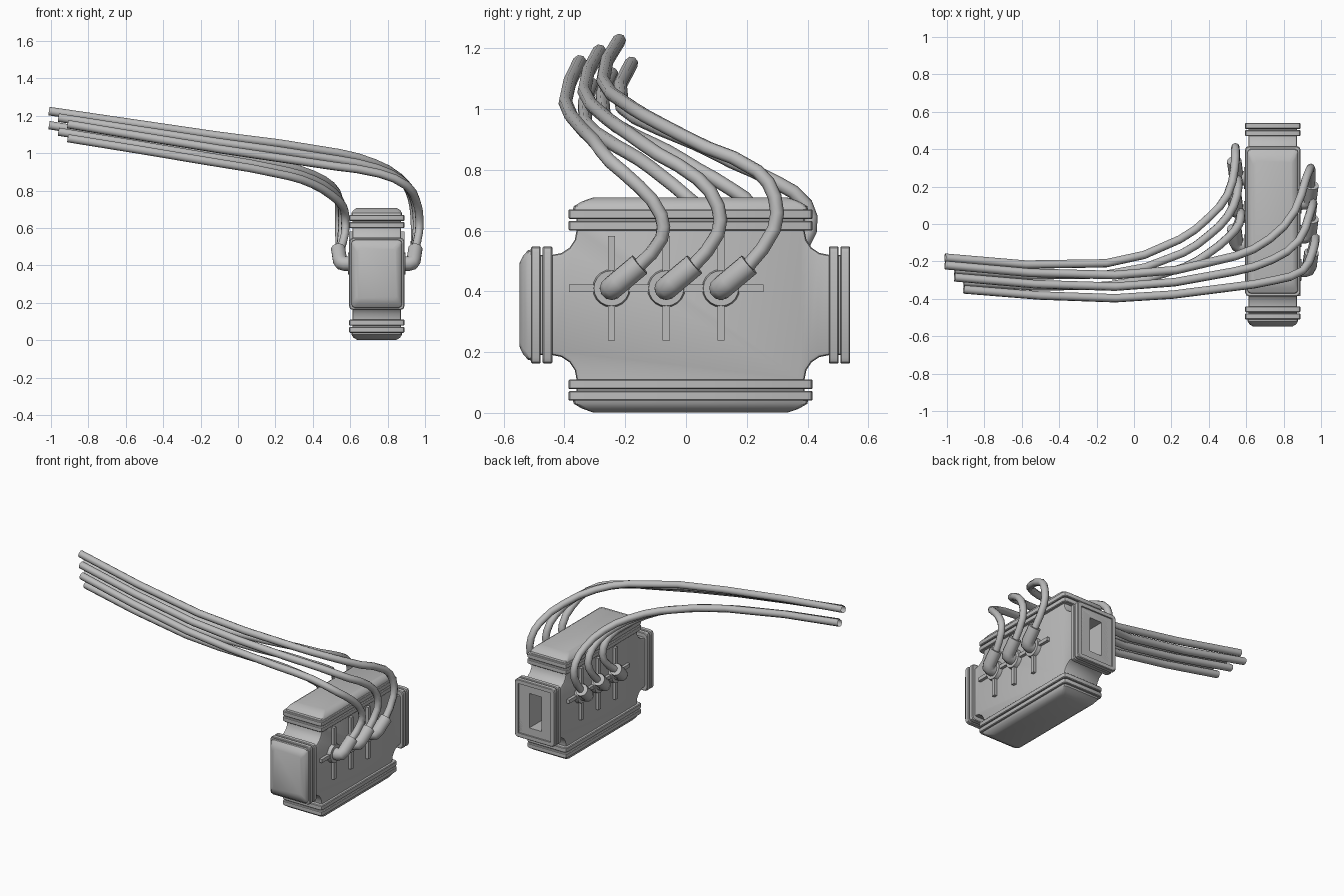
import bpy, bmesh, math
from mathutils import Vector

old = bpy.data.objects.get("Cube")
if old:
    bpy.data.objects.remove(old, do_unlink=True)

COLOUR = (0.5, 0.5, 0.5, 1)
grey = bpy.data.materials.new("plain grey")
grey.use_nodes = True
grey.diffuse_color = COLOUR
grey.node_tree.nodes["Principled BSDF"].inputs["Base Color"].default_value = COLOUR

CENTRE = Vector((0.742, 0.015, 0.355))   # centre of the block
HALF = 0.13                              # half thickness of the block
QUADRANTS = ((1, 1), (-1, 1), (-1, -1), (1, -1))


def add(name, data):
    obj = bpy.data.objects.new(name, data)
    bpy.context.scene.collection.objects.link(obj)
    data.materials.append(grey)
    return obj


def smooth(obj, angle=35):
    bpy.ops.object.select_all(action='DESELECT')
    obj.select_set(True)
    bpy.context.view_layer.objects.active = obj
    bpy.ops.object.shade_smooth_by_angle(angle=math.radians(angle))


def apply_modifiers(obj):
    bpy.context.view_layer.objects.active = obj
    for mod in list(obj.modifiers):
        bpy.ops.object.modifier_apply(modifier=mod.name)


def finish(name, bm):
    bmesh.ops.recalc_face_normals(bm, faces=bm.faces)
    mesh = bpy.data.meshes.new(name)
    bm.to_mesh(mesh)
    bm.free()
    return add(name, mesh)


def loft(name, axis, rings, corner=0.02):
    """Skin rounded rectangles (distance from centre, half width, half length)."""
    bm = bmesh.new()
    loops = []
    for distance, half_u, half_v in rings:
        loop = []
        for k, (su, sv) in enumerate(QUADRANTS):
            for step in range(3):
                a = math.pi / 2 * (k + step / 2)
                u = su * (half_u - corner) + corner * math.cos(a)
                v = sv * (half_v - corner) + corner * math.sin(a)
                spot = (u, distance, v) if axis == "y" else (u, v, distance)
                loop.append(bm.verts.new(CENTRE + Vector(spot)))
        loops.append(loop)
    for a, b in zip(loops, loops[1:]):
        for i in range(len(a)):
            j = (i + 1) % len(a)
            bm.faces.new((a[i], a[j], b[j], b[i]))
    bm.faces.new(loops[0])
    bm.faces.new(loops[-1])
    obj = finish(name, bm)
    smooth(obj)
    return obj


def box(name, centre, size):
    bm = bmesh.new()
    bmesh.ops.create_cube(bm, size=1)
    bmesh.ops.scale(bm, vec=size, verts=bm.verts)
    bmesh.ops.translate(bm, vec=centre, verts=bm.verts)
    return finish(name, bm)


def tube(name, points, radius, handle, caps, roundness):
    """Round tube along a path, turned into a mesh."""
    curve = bpy.data.curves.new(name, 'CURVE')
    curve.dimensions = '3D'
    curve.resolution_u = 2
    curve.bevel_depth = radius
    curve.bevel_resolution = roundness
    curve.use_fill_caps = caps
    spline = curve.splines.new('BEZIER')
    spline.bezier_points.add(len(points) - 1)
    for knot, co in zip(spline.bezier_points, points):
        knot.co = co
        knot.handle_left_type = knot.handle_right_type = handle
    helper = bpy.data.objects.new(name + "_path", curve)
    bpy.context.scene.collection.objects.link(helper)
    graph = bpy.context.evaluated_depsgraph_get()
    mesh = bpy.data.meshes.new_from_object(helper.evaluated_get(graph))
    bpy.data.objects.remove(helper, do_unlink=True)
    mesh.materials.clear()
    smooth(add(name, mesh), 50)


# Cross-shaped body with concave corners
outline = []
for k, (side_y, side_z) in enumerate(QUADRANTS):
    arc = [(0.455 - 0.08 * math.cos(a), 0.245 - 0.08 * math.sin(a))
           for a in (math.pi / 8 * i for i in range(5))]
    corner = [(0.375, 0.3)] + arc + [(0.515, 0.165)]
    if k % 2 == 0:
        corner.reverse()
    outline += [CENTRE + Vector((-HALF, side_y * y, side_z * z)) for y, z in corner]
bm = bmesh.new()
profile = bm.faces.new([bm.verts.new(co) for co in outline])
extruded = bmesh.ops.extrude_face_region(bm, geom=[profile])["geom"]
bmesh.ops.translate(bm, vec=(2 * HALF, 0, 0),
                    verts=[v for v in extruded if isinstance(v, bmesh.types.BMVert)])
body = finish("body", bm)
bevel = body.modifiers.new("edge", 'BEVEL')
bevel.width, bevel.segments, bevel.limit_method = 0.012, 2, 'ANGLE'
bevel.angle_limit = math.radians(60)
apply_modifiers(body)


# Paired flange plates on each end, closed by a pillow-shaped cap
def end_plates(name, axis, sign, start, length, lip=0.004):
    plates = []
    for label, a in (("inner", start), ("outer", start + 0.038)):
        b = a + 0.032
        rings = [(a, 0.144, length - lip), (a + lip, 0.148, length),
                 (b - lip, 0.148, length), (b, 0.144, length - lip)]
        plates.append(loft(f"{name}_{label}_flange", axis,
                           [(sign * d, u, v) for d, u, v in rings]))
    return plates


def end_cap(name, axis, sign, start, length, taper):
    rings = ((0.06, 0.137, 0.012), (0.08, 0.135, 0.018),
             (0.096, 0.125, 0.045), (0.108, 0.105, 0.08))
    loft(name + "_cap", axis, [(sign * (start + d), u, length - taper * shrink)
                               for d, u, shrink in rings])


for name, axis, sign, start, length, taper in (("top", "z", 1, 0.245, 0.402, 1),
                                               ("bottom", "z", -1, 0.245, 0.402, 1),
                                               ("front", "y", -1, 0.455, 0.193, 0.7)):
    end_plates(name, axis, sign, start, length)
    end_cap(name, axis, sign, start, length, taper)
back_inner, back_outer = end_plates("back", "y", 1, 0.455, 0.193)

# Open slot and shallow recess in the back end
for name, size, parts in (("slot_cutter", (0.09, 0.5, 0.23), (body, back_inner, back_outer)),
                          ("recess_cutter", (0.24, 0.02, 0.33), (back_outer,))):
    cutter = box(name, (CENTRE.x, 0.54, CENTRE.z), size)
    cutter.hide_render = True
    for part in parts:
        cut = part.modifiers.new("opening", 'BOOLEAN')
        cut.operation, cut.solver, cut.object = 'DIFFERENCE', 'EXACT', cutter
        apply_modifiers(part)
    bpy.data.objects.remove(cutter, do_unlink=True)
for part in (body, back_inner, back_outer):
    smooth(part)

# Hose routes: middle hose position, then the step to its neighbour
left_route = [
    ((.945, .02, .48), (0, .18, 0)),
    ((.957, .105, .59), (-.01, .185, .015)),
    ((.955, .105, .68), (-.015, .187, .03)),
    ((.935, .04, .77), (-.018, .195, .025)),
    ((.88, -.09, .85), (-.02, .16, .022)),
    ((.74, -.19, .92), (-.015, .11, .028)),
    ((.53, -.255, .965), (.01, .083, .035)),
    ((-.1, -.335, 1.057), (0, .062, .035)),
    ((-.96, -.285, 1.19), (-.05, .065, .035))]
right_route = [
    ((.545, .15, .48), (0, .18, 0)),
    ((.557, .23, .585), (-.015, .178, .015)),
    ((.557, .225, .67), (-.015, .17, .015)),
    ((.55, .15, .735), (-.012, .15, .022)),
    ((.5, .04, .8), (0, .115, .025)),
    ((.4, -.06, .86), (0, .095, .025)),
    ((.26, -.155, .905), (-.015, .073, .028)),
    ((-.15, -.27, .98), (0, .06, .025)),
    ((-.96, -.245, 1.115), (-.05, .065, .035))]

# Ribs, rings, elbow fittings and hoses on both broad faces
PORT_Z = 0.41
for s, side, route in ((1, "left", left_route), (-1, "right", right_route)):
    wall = CENTRE.x + s * HALF
    rib_x = wall + s * 0.004
    box(side + "_long_rib", (rib_x, s * -0.065, PORT_Z), (0.03, 0.64, 0.024))
    for i in (-1, 0, 1):
        name = {-1: "front", 0: "middle", 1: "back"}[i]
        y = s * -0.065 + i * 0.18
        box(f"{side}_{name}_upright_rib", (rib_x, y, PORT_Z), (0.03, 0.024, 0.345))
        bm = bmesh.new()
        bmesh.ops.create_cone(bm, cap_ends=True, segments=20, radius1=0.065,
                              radius2=0.058, depth=0.04)
        for v in bm.verts:
            v.co = (rib_x + s * v.co.z, y + v.co.x, PORT_Z + v.co.y)
        smooth(finish(f"{side}_{name}_port_ring", bm))
        bend = Vector((CENTRE.x + s * 0.194, y, PORT_Z))
        inward = Vector((-s, 0, 0))
        out = Vector((s * 0.1, 0.75, 0.63)).normalized()
        tube(f"{side}_{name}_elbow",
             [(wall, y, PORT_Z), bend + inward * 0.022, bend + out * 0.006 + inward * 0.005,
              bend + out * 0.028, bend + out * 0.122], 0.039, 'VECTOR', True, 4)
        tube(f"{side}_{name}_hose",
             [Vector(base) + i * Vector(step) for base, step in route],
             0.023, 'AUTO', False, 2)
